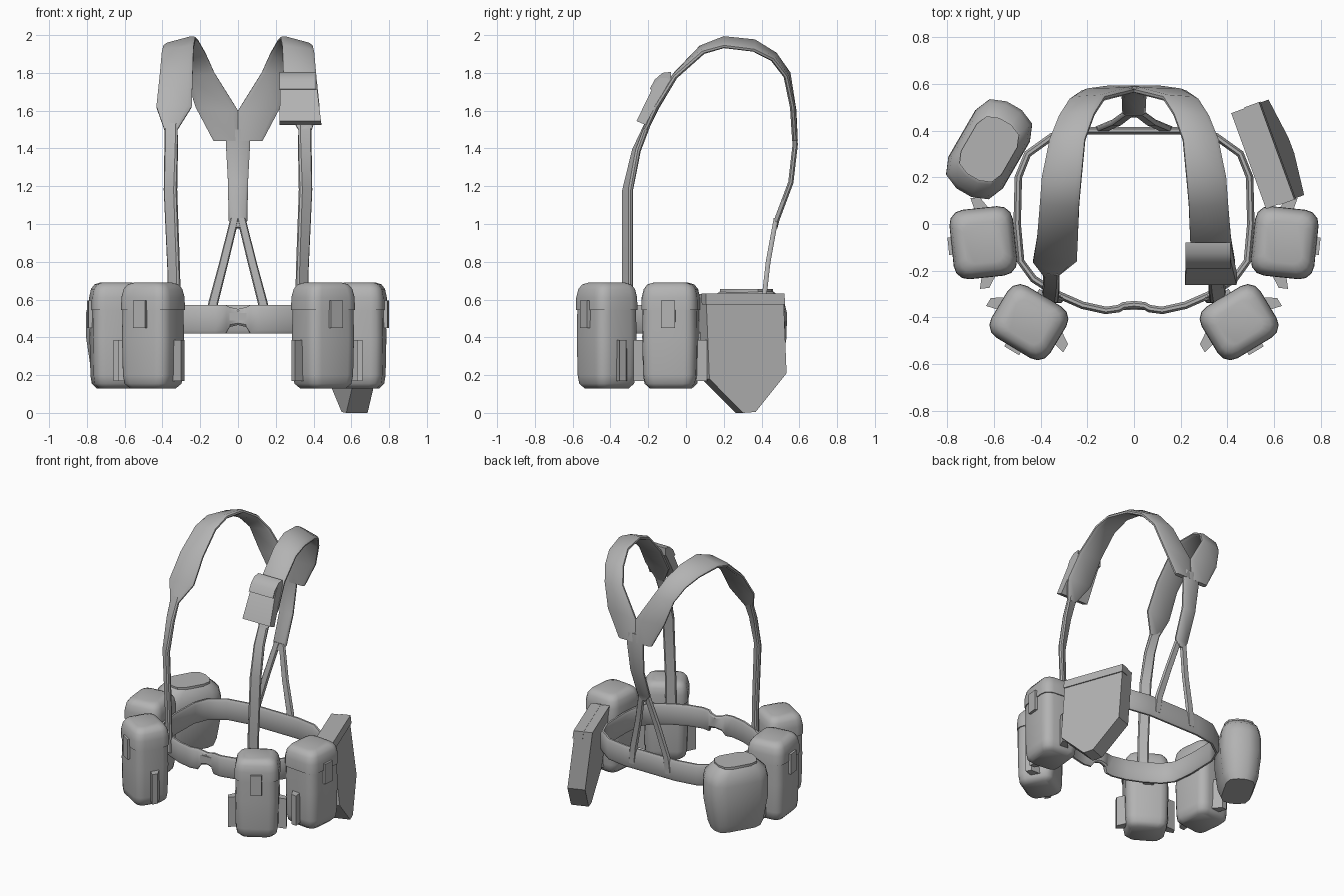
import bpy, bmesh, math
from mathutils import Vector, Matrix

if "Cube" in bpy.data.objects:
    bpy.data.objects.remove(bpy.data.objects["Cube"])

grey = bpy.data.materials.new("webbing_grey")
grey.diffuse_color = (0.45, 0.45, 0.45, 1)
grey.use_nodes = True
grey.node_tree.nodes["Principled BSDF"].inputs["Base Color"].default_value = grey.diffuse_color


def finish(name, bm, matrix=None, angle=40):
    bmesh.ops.recalc_face_normals(bm, faces=bm.faces[:])
    me = bpy.data.meshes.new(name)
    bm.to_mesh(me)
    bm.free()
    if matrix:
        me.transform(matrix)
    ob = bpy.data.objects.new(name, me)
    bpy.context.collection.objects.link(ob)
    me.materials.append(grey)
    bpy.ops.object.select_all(action='DESELECT')
    ob.select_set(True)
    bpy.context.view_layer.objects.active = ob
    bpy.ops.object.shade_smooth_by_angle(angle=math.radians(angle))
    return ob


def loft(name, rings, closed=False, matrix=None, angle=40):
    """Skin a list of equal-length point rings."""
    bm = bmesh.new()
    vs = [[bm.verts.new(p) for p in r] for r in rings]
    n = len(vs[0])
    for i in range(len(vs) if closed else len(vs) - 1):
        a, b = vs[i], vs[(i + 1) % len(vs)]
        for j in range(n):
            k = (j + 1) % n
            bm.faces.new((a[j], a[k], b[k], b[j]))
    if not closed:
        bm.faces.new(vs[0])
        bm.faces.new(vs[-1])
    return finish(name, bm, matrix, angle)


def ribbon(name, rows, t, side=1, closed=False):
    """Flat strap with softened edges, from (inner, outer) edge points."""
    rows = [[Vector((p[0] * side, p[1], p[2])) for p in r] for r in rows]
    mids = [(a + b) / 2 for a, b in rows]
    n = len(rows)
    rings = []
    for i, (a, b) in enumerate(rows):
        if closed:
            tan = mids[(i + 1) % n] - mids[i - 1]
        else:
            tan = mids[min(i + 1, n - 1)] - mids[max(i - 1, 0)]
        w = b - a
        nor = tan.cross(w).normalized() * t / 2
        p, q = a + w * 0.12, b - w * 0.12
        rings.append([a + nor * .4, p + nor, q + nor, b + nor * .4,
                      b - nor * .4, q - nor, p - nor, a - nor * .4])
    return loft(name, rings, closed)


def round_rect(w, d, r, z, seg=3, dx=0, dy=0):
    pts = []
    for k, (sx, sy) in enumerate(((1, 1), (-1, 1), (-1, -1), (1, -1))):
        for i in range(seg + 1):
            a = math.pi / 2 * (k + i / seg)
            pts.append((sx * (w / 2 - r) + r * math.cos(a) + dx,
                        sy * (d / 2 - r) + r * math.sin(a) + dy, z))
    return pts


def rect(x0, x1, y0, y1, z):
    return [(x0, y0, z), (x1, y0, z), (x1, y1, z), (x0, y1, z)]


def place(x, y, deg):
    return Matrix.Translation((x, y, 0)) @ Matrix.Rotation(math.radians(deg), 4, 'Z')


# Waist belt, pinched in front into the buckle
half = [(.045, -.35, .455, .56), (.065, -.362, .42, .57), (.12, -.37, .42, .57),
        (.22, -.348, .42, .57), (.33, -.30, .42, .57), (.43, -.235, .42, .57),
        (.485, -.16, .42, .57), (.5, 0, .42, .57), (.495, .2, .42, .57),
        (.455, .3, .42, .57), (.35, .375, .42, .57), (.2, .4, .42, .57)]
path = ([(0, -.345, .465, .55)] + half + [(0, .4, .42, .57)]
        + [(-x, y, a, b) for x, y, a, b in reversed(half)])
ribbon("belt", [((x, y, a), (x, y, b)) for x, y, a, b in path], .032, closed=True)
# Buckle clasp
loft("buckle", [rect(-.045, .045, -.368, -.335, z) for z in (.49, .53)])

for s, label in ((1, "right"), (-1, "left")):
    # Front strap from belt to shoulder pad
    ribbon(label + "_front_strap", [
        ((.305, -.332, .46), (.365, -.288, .46)),
        ((.31, -.332, .75), (.37, -.288, .75)),
        ((.325, -.33, 1.18), (.39, -.288, 1.18)),
        ((.32, -.275, 1.39), (.388, -.25, 1.39)),
        ((.32, -.205, 1.53), (.39, -.2, 1.53))], .03, s)
    # Shoulder pad over the top and down to the back yoke
    ribbon(label + "_shoulder_pad", [
        ((.32, -.215, 1.5), (.39, -.215, 1.5)),
        ((.245, -.155, 1.62), (.432, -.16, 1.62)),
        ((.24, -.055, 1.79), (.415, -.06, 1.78)),
        ((.235, .08, 1.935), (.402, .09, 1.91)),
        ((.225, .2, 1.985), (.393, .2, 1.94)),
        ((.21, .36, 1.97), (.36, .36, 1.92)),
        ((.17, .47, 1.9), (.32, .46, 1.87)),
        ((.125, .54, 1.8), (.275, .53, 1.78)),
        ((0, .57, 1.6), (.225, .565, 1.62)),
        ((0, .577, 1.44), (.13, .577, 1.44))], .03, s)
    # Lower split back strap
    ribbon(label + "_back_strap", [
        ((-.005, .477, 1.03), (.04, .477, 1.03)),
        ((.05, .435, .8), (.098, .435, .8)),
        ((.105, .41, .58), (.158, .41, .58)),
        ((.12, .405, .46), (.17, .405, .46))], .025, s)

    # Two ammunition pouches on each side
    for part, x, y, deg, w, d in (("front_pouch", .45, -.42, 31, .285, .25),
                                  ("side_pouch", .645, -.08, 84, .29, .265)):
        m = place(s * x, y, s * deg)
        name = label + "_" + part
        body = [(.13, .74), (.155, .92), (.2, .97), (.4, 1.0), (.56, .98)]
        lid = [(.545, .98), (.545, 1.03), (.61, 1.02), (.655, .95), (.68, .82), (.69, .6)]
        for sub, prof in (("_body", body), ("_lid", lid)):
            loft(name + sub, [round_rect(w * k, d * k, .06 * k, z) for z, k in prof],
                 matrix=m, angle=50)
        # Closing tab outside and hanger inside
        loft(name + "_tab", [rect(-.037, .037, -d / 2 - .018, -d / 2 + .02, z)
                             for z in (.45, .595)], matrix=m)
        loft(name + "_hanger", [rect(-.035, .035, d / 2 - .02, d / 2 + .02, z)
                                for z in (.43, .55)], matrix=m)
        # Side loops, narrower at the outer end
        for e in (1, -1):
            x0, x1 = e * (w / 2 - .01), e * (w / 2 + .05)
            loft(name + "_side_loop", [
                [(x0, -.02, z), (x1, -.035, z), (x1, .005, z), (x0, .045, z)]
                for z in (.17, .385)], matrix=m)

# Single strap down the middle of the back
ribbon("spine_strap", [((-.065, .575, 1.5), (.065, .575, 1.5)),
                       ((-.064, .578, 1.42), (.064, .578, 1.42)),
                       ((-.053, .555, 1.22), (.053, .555, 1.22)),
                       ((-.05, .48, 1.02), (.05, .48, 1.02)),
                       ((-.02, .47, .98), (.02, .47, .98))], .028)

# Small pouch on the right shoulder strap, with flap
body = [(-.262, 1.545), (-.215, 1.525), (-.085, 1.76), (-.12, 1.79), (-.165, 1.745)]
flap = [(-.192, 1.715), (-.178, 1.71), (-.08, 1.75), (-.08, 1.805), (-.125, 1.8), (-.165, 1.765)]
loft("shoulder_pouch", [[(x + g * (1.79 - z) * .12, y, z) for y, z in body]
                        for x, g in ((.225, -.2), (.41, 1))])
loft("shoulder_pouch_flap", [[(x, y, z) for y, z in flap] for x in (.22, .412)])

# Spade cover on the right hip: pentagon plate, leaning out at the bottom
m = place(.547, .29, 70)
m = Matrix.Translation((.547, .29, 0)) @ Matrix.Rotation(math.radians(110), 4, 'Z')
outline = [(-.218, .63), (.218, .63), (.218, .21), (.035, .005), (-.035, 0), (-.218, .18)]
lean = lambda z: -.075 * (.63 - z) / .63
loft("spade_cover", [[(u, v + lean(z), z) for u, z in outline] for v in (-.06, .06)],
     matrix=m, angle=20)
loft("spade_cover_flap", [rect(-.222, .222, -.068 + lean(z), .0 + lean(z), z)
                          for z in (.575, .632)], matrix=m, angle=20)

# Canteen cover on the left hip
m = place(-.62, .32, 60)
prof = [(.185, .33, .19), (.24, .37, .235), (.4, .425, .27), (.53, .43, .265),
        (.59, .40, .245), (.635, .30, .205), (.645, .27, .19)]
loft("canteen_cover", [round_rect(w, d, d * .36, z, 2) for z, w, d in prof],
     matrix=m, angle=50)
loft("canteen_cap", [round_rect(.275, .2, .07, z, 2) for z in (.637, .655)], matrix=m)
